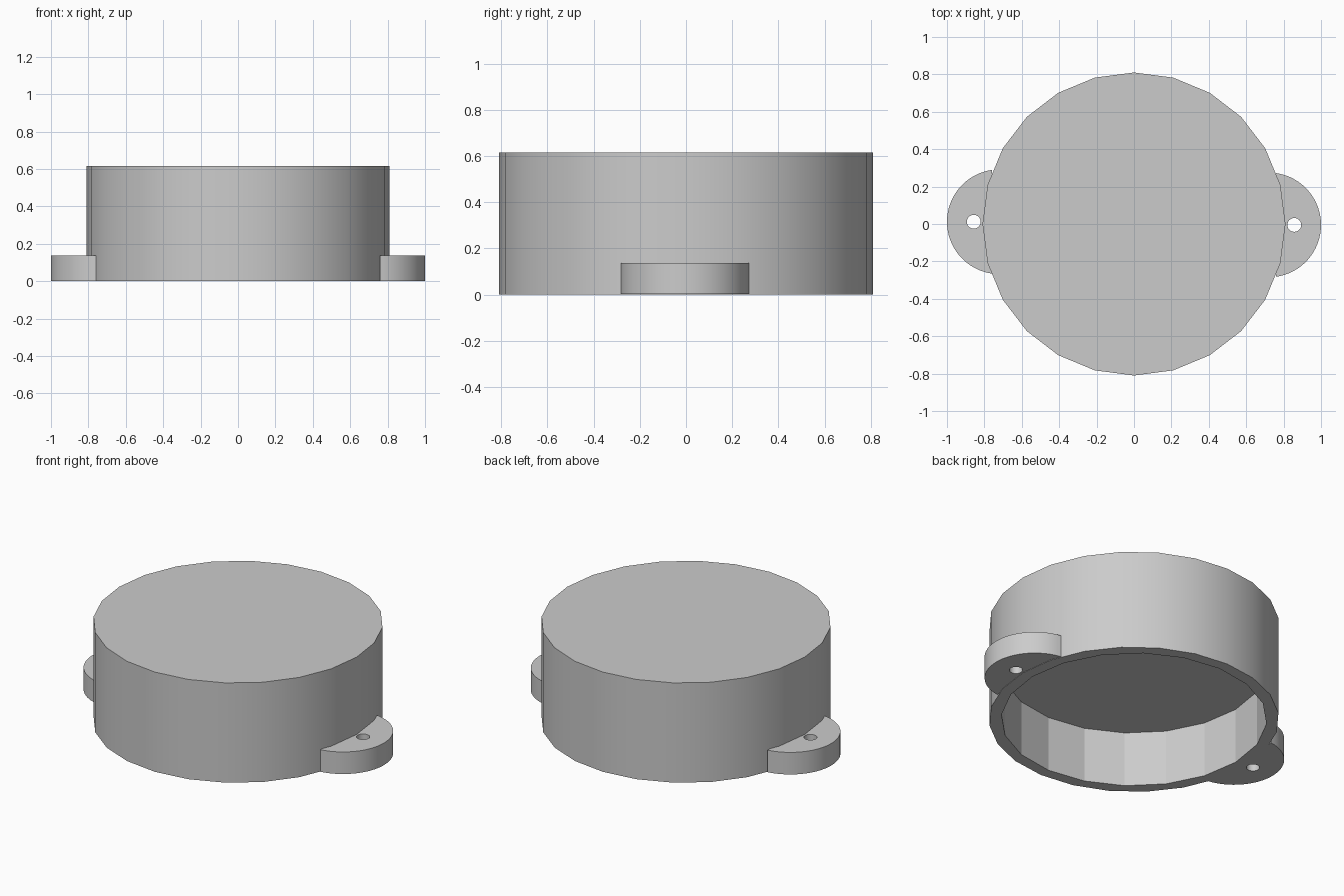
import bpy, bmesh, math

cube = bpy.data.objects.get("Cube")
if cube:
    bpy.data.objects.remove(cube, do_unlink=True)

grey = bpy.data.materials.new("plain grey")
grey.use_nodes = True
COLOUR = (0.6, 0.6, 0.6, 1)
grey.diffuse_color = COLOUR
grey.node_tree.nodes["Principled BSDF"].inputs["Base Color"].default_value = COLOUR


def cylinder(name, sides, radius, z0, z1, x=0, y=0):
    bpy.ops.mesh.primitive_cylinder_add(vertices=sides, radius=radius, depth=z1 - z0,
                                        location=(x, y, (z0 + z1) / 2))
    obj = bpy.context.object
    obj.name = name
    obj.data.materials.append(grey)
    return obj


def cut(obj, cutter):
    mod = obj.modifiers.new("cut", 'BOOLEAN')
    mod.operation = 'DIFFERENCE'
    mod.solver = 'EXACT'
    mod.object = cutter
    bpy.ops.object.select_all(action='DESELECT')
    obj.select_set(True)
    bpy.context.view_layer.objects.active = obj
    bpy.ops.object.modifier_apply(modifier=mod.name)
    bpy.data.objects.remove(cutter, do_unlink=True)


# Drum: thick-topped cap, hollow from below
R, WALL_R, HEIGHT, DEPTH = 0.81, 0.742, 0.615, 0.34
drum = cylinder("drum", 24, R, 0, HEIGHT)
cut(drum, cylinder("cavity_cutter", 20, WALL_R, -0.1, DEPTH))
bpy.ops.object.shade_smooth_by_angle(angle=math.radians(30))
# Inner wall keeps its flat facets
for face in drum.data.polygons:
    if face.center.xy.length < 0.77:
        face.use_smooth = False


# Lugs: rounded ears cut off straight inside the drum wall
def lug(name, side, y):
    radius, cx, flat_x, z0, z1 = 0.28, 0.72, 0.76, 0.002, 0.138
    limit = math.acos((flat_x - cx) / radius)
    steps = 32
    bm = bmesh.new()
    verts = []
    for i in range(steps + 1):
        a = -limit + 2 * limit * i / steps
        verts.append(bm.verts.new((side * (cx + radius * math.cos(a)),
                                   y + radius * math.sin(a), z0)))
    base = bm.faces.new(verts)
    top = bmesh.ops.extrude_face_region(bm, geom=[base], use_keep_orig=True)["geom"]
    bmesh.ops.translate(bm, vec=(0, 0, z1 - z0),
                        verts=[v for v in top if isinstance(v, bmesh.types.BMVert)])
    bmesh.ops.recalc_face_normals(bm, faces=bm.faces)
    mesh = bpy.data.meshes.new(name)
    bm.to_mesh(mesh)
    bm.free()
    mesh.materials.append(grey)
    obj = bpy.data.objects.new(name, mesh)
    bpy.context.collection.objects.link(obj)
    # Screw hole
    cut(obj, cylinder("hole_cutter", 24, 0.037, -0.1, 0.3, side * 0.857, y))
    bpy.ops.object.shade_smooth_by_angle(angle=math.radians(30))


lug("left_lug", 1, -0.005)
lug("right_lug", -1, 0.012)
